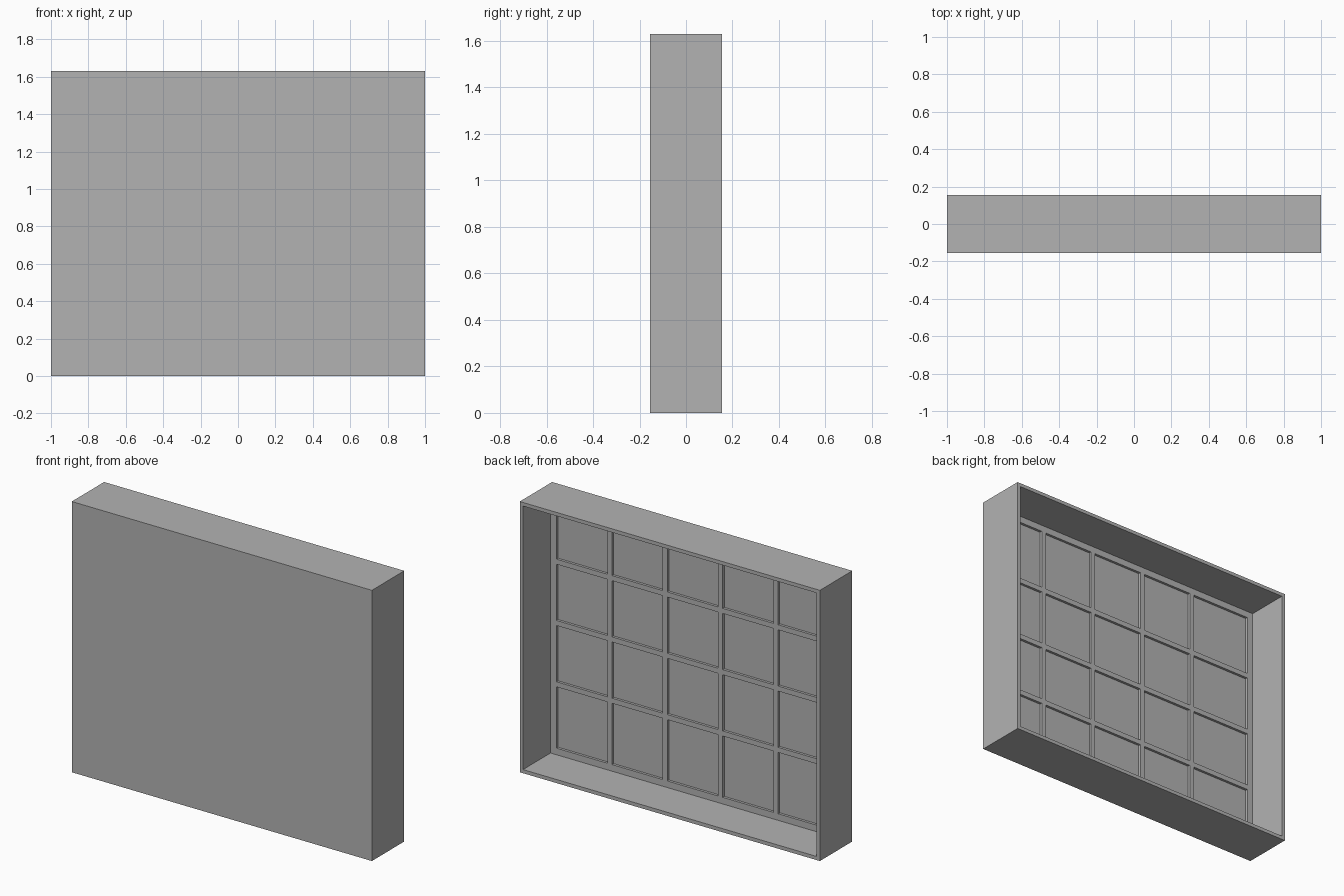
import bpy
import bmesh
from mathutils import Matrix, Vector

old = bpy.data.objects.get("Cube")
if old:
    bpy.data.objects.remove(old, do_unlink=True)

# Proportions in wall thicknesses; the width becomes 2 units
WIDTH, DEPTH, HEIGHT = 65, 10, 53
UNIT = 2 / WIDTH
WALL = BAR = 1
FLOOR = 1.5
RECESS = 0.5
COLUMNS = (13, 11, 11, 11, 11)   # from -x to +x
ROWS = (12, 11, 11, 12)          # from the bottom up

gray = bpy.data.materials.new("plain gray")
gray.use_nodes = True
gray.diffuse_color = (0.45, 0.45, 0.45, 1)
gray.node_tree.nodes["Principled BSDF"].inputs["Base Color"].default_value = gray.diffuse_color


def bar_edges(cells):
    """Both edges of every bar around a run of cells."""
    pos, edges = WALL + BAR, []
    for size in cells:
        edges += [pos, pos + size]
        pos += size + BAR
    return edges


def floor_faces(bm):
    """Faces of the inner floor, which look out of the open back."""
    return [f for f in bm.faces
            if f.normal.y > 0.9 and abs(f.calc_center_median().y - FLOOR) < 0.01]


def sink(bm, faces, depth):
    """Push faces towards the front, leaving straight walls behind."""
    caps = bmesh.ops.extrude_discrete_faces(bm, faces=faces)["faces"]
    verts = {v for f in caps for v in f.verts}
    bmesh.ops.translate(bm, verts=list(verts), vec=(0, -depth, 0))
    bm.normal_update()


bm = bmesh.new()

# Solid slab with its front at y = 0
size = Vector((WIDTH, DEPTH, HEIGHT))
placement = Matrix.Translation(size / 2) @ Matrix.Diagonal(size).to_4x4()
bmesh.ops.create_cube(bm, size=1, matrix=placement)
bm.normal_update()

# Hollow the back, leaving a thin rim
back = max(bm.faces, key=lambda f: f.calc_center_median().y)
bmesh.ops.inset_individual(bm, faces=[back], thickness=WALL)
sink(bm, [back], DEPTH - FLOOR)

# Cut the inner floor along the edges of the bars
for axis, cells in ((Vector((1, 0, 0)), COLUMNS), (Vector((0, 0, 1)), ROWS)):
    for pos in bar_edges(cells):
        faces = floor_faces(bm)
        edges = {e for f in faces for e in f.edges}
        verts = {v for f in faces for v in f.verts}
        bmesh.ops.bisect_plane(bm, geom=list(verts) + list(edges) + faces,
                               plane_co=axis * pos, plane_no=axis)
        bm.normal_update()

# Sink the cells between the bars
sink(bm, [f for f in floor_faces(bm)
          if min(e.calc_length() for e in f.edges) > 5 * BAR], RECESS)

# Centre and size the tray
bmesh.ops.translate(bm, verts=bm.verts[:], vec=(-WIDTH / 2, -DEPTH / 2, 0))
bmesh.ops.scale(bm, verts=bm.verts[:], vec=(UNIT, UNIT, UNIT))
bmesh.ops.recalc_face_normals(bm, faces=bm.faces[:])

mesh = bpy.data.meshes.new("compartment_tray")
bm.to_mesh(mesh)
bm.free()
mesh.materials.append(gray)
bpy.context.collection.objects.link(bpy.data.objects.new("compartment_tray", mesh))
